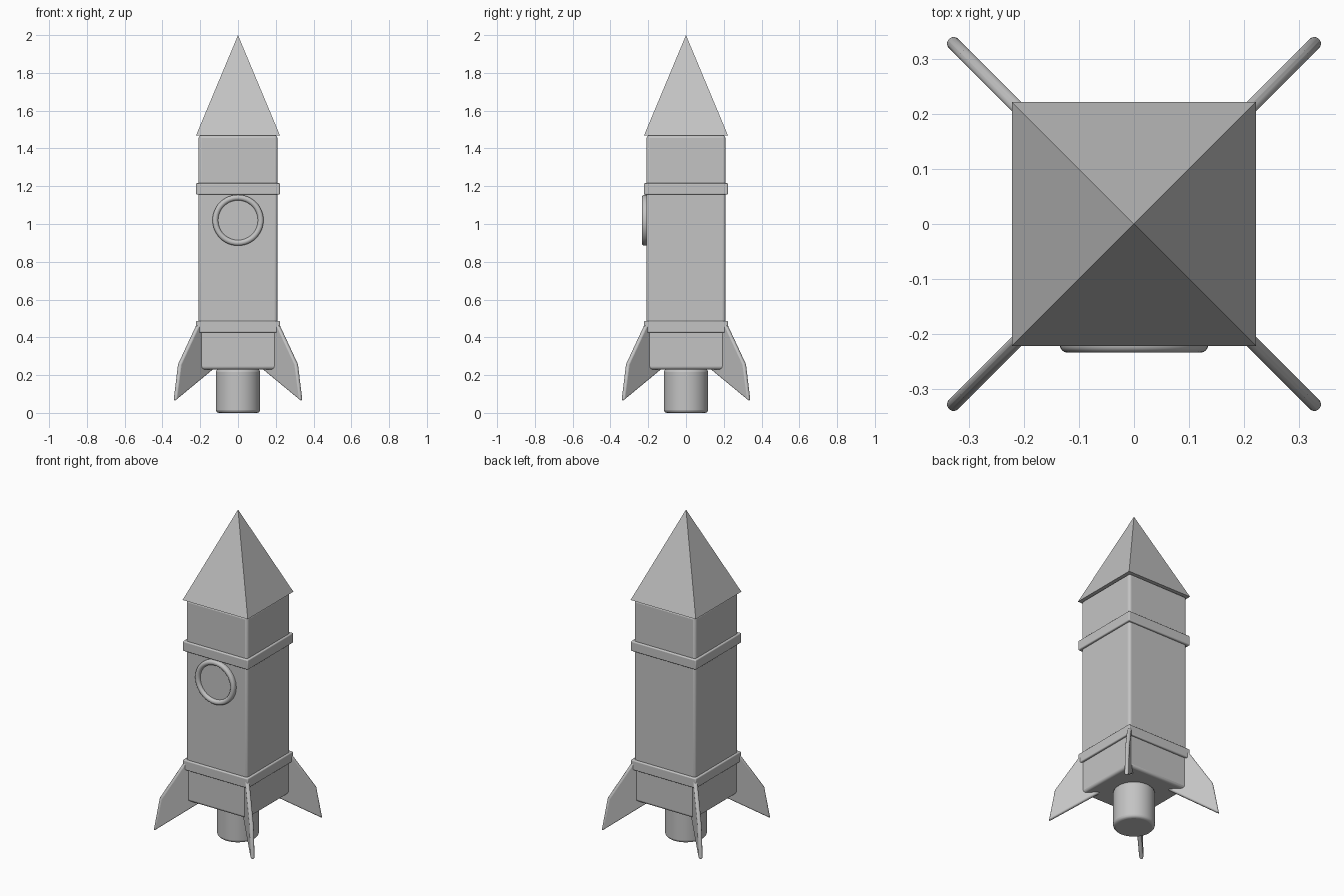
import bpy, bmesh, math
from mathutils import Matrix, Vector

if "Cube" in bpy.data.objects:
    bpy.data.objects.remove(bpy.data.objects["Cube"])

grey = bpy.data.materials.new("plain grey")
grey.diffuse_color = (0.55, 0.55, 0.55, 1)
grey.use_nodes = True
grey.node_tree.nodes["Principled BSDF"].inputs["Base Color"].default_value = grey.diffuse_color


def finish(name, bm, bevel=0.0, segments=3, smooth=True):
    """Turn a bmesh into an object, with rounded edges and smooth shading."""
    bmesh.ops.recalc_face_normals(bm, faces=bm.faces)
    me = bpy.data.meshes.new(name)
    bm.to_mesh(me)
    bm.free()
    me.materials.append(grey)
    ob = bpy.data.objects.new(name, me)
    bpy.context.collection.objects.link(ob)
    if bevel:
        mod = ob.modifiers.new("rounding", 'BEVEL')
        mod.width, mod.segments = bevel, segments
        mod.limit_method = 'ANGLE'
        mod.angle_limit = math.radians(35)
    if smooth:
        bpy.ops.object.select_all(action='DESELECT')
        ob.select_set(True)
        bpy.context.view_layer.objects.active = ob
        bpy.ops.object.shade_smooth_by_angle(angle=math.radians(40))
    return ob


def block(name, half, z0, z1, bevel):
    bm = bmesh.new()
    m = Matrix.Translation((0, 0, (z0 + z1) / 2)) @ Matrix.Diagonal((2 * half, 2 * half, z1 - z0, 1))
    bmesh.ops.create_cube(bm, size=1, matrix=m)
    return finish(name, bm, bevel)


def lathe_y(name, profile, z, steps=48):
    """Revolve a closed (radius, y) profile about a front-to-back axis."""
    bm = bmesh.new()
    rings = []
    for i in range(steps):
        a = 2 * math.pi * i / steps
        rings.append([bm.verts.new((r * math.cos(a), y, z + r * math.sin(a))) for r, y in profile])
    n = len(profile)
    for i in range(steps):
        p, q = rings[i], rings[(i + 1) % steps]
        for j in range(n):
            k = (j + 1) % n
            bm.faces.new((p[j], p[k], q[k], q[j]))
    return finish(name, bm)


# Square hull and its two raised bands
block("hull", 0.209, 0.23, 1.469, 0.015)
block("upper_band", 0.222, 1.155, 1.216, 0.006)
block("lower_band", 0.222, 0.425, 0.486, 0.006)

# Pyramid nose
bm = bmesh.new()
base = [bm.verts.new((0.222 * x, 0.222 * y, 1.469)) for x, y in ((-1, -1), (1, -1), (1, 1), (-1, 1))]
tip = bm.verts.new((0, 0, 2))
bm.faces.new(base)
for i in range(4):
    bm.faces.new((base[i], base[(i + 1) % 4], tip))
finish("nose", bm, smooth=False)

# Engine nozzle
bm = bmesh.new()
bmesh.ops.create_cone(bm, cap_ends=True, segments=40, radius1=0.117, radius2=0.117, depth=0.232,
                      matrix=Matrix.Translation((0, 0, 0.116)))
finish("nozzle", bm, 0.016)

# Round window: rounded ring and a flat pane
ring = [(0.105, -0.2), (0.135, -0.2)]
for i in range(9):
    a = math.pi * i / 8
    ring.append((0.12 + 0.015 * math.cos(a), -0.22 - 0.014 * math.sin(a)))
lathe_y("window_ring", ring, 1.02)
bm = bmesh.new()
bmesh.ops.create_cone(bm, cap_ends=True, segments=48, radius1=0.108, radius2=0.108, depth=0.009,
                      matrix=Matrix.Translation((0, -0.2115, 1.02)) @ Matrix.Rotation(math.pi / 2, 4, 'X'))
finish("window_pane", bm)

# Four swept fins on the corners (x of the profile is measured along one side)
fin_profile = [(0.13, 0.235), (0.337, 0.064), (0.313, 0.258), (0.205, 0.49), (0.13, 0.46)]
for i, name in enumerate(("back_right", "back_left", "front_left", "front_right")):
    bm = bmesh.new()
    verts = [bm.verts.new((x * math.sqrt(2), -0.012, z)) for x, z in fin_profile]
    face = bm.faces.new(verts)
    ext = bmesh.ops.extrude_face_region(bm, geom=[face])
    moved = [v for v in ext["geom"] if isinstance(v, bmesh.types.BMVert)]
    bmesh.ops.translate(bm, verts=moved, vec=Vector((0, 0.024, 0)))
    bm.transform(Matrix.Rotation(math.radians(45 + 90 * i), 4, 'Z'))
    finish("fin_" + name, bm, 0.009)
